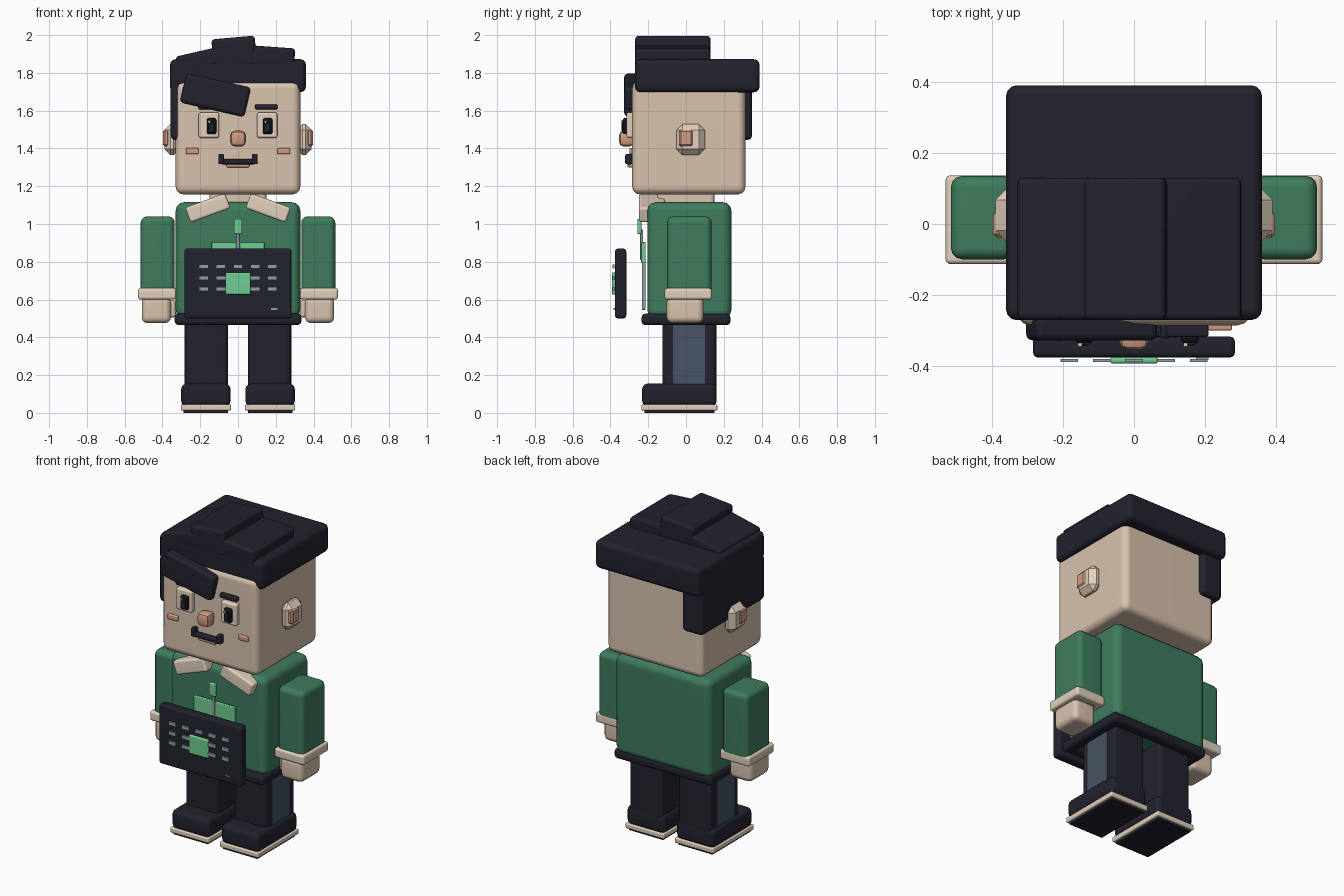
import bpy
import bmesh
from math import radians

default_cube = bpy.data.objects.get("Cube")
if default_cube:
    bpy.data.objects.remove(default_cube, do_unlink=True)


def to_linear(channel):
    value = channel / 255
    return value / 12.92 if value <= .04045 else ((value + .055) / 1.055) ** 2.4


def make_material(name, red, green, blue):
    material = bpy.data.materials.new(name)
    material.use_nodes = True
    colour = [to_linear(c) for c in (red, green, blue)] + [1]
    material.diffuse_color = colour
    shader = next(n for n in material.node_tree.nodes if n.type == 'BSDF_PRINCIPLED')
    shader.inputs["Base Color"].default_value = colour
    shader.inputs["Roughness"].default_value = .8
    return material


skin = make_material("warm skin", 217, 195, 174)
cream = make_material("pale cream", 226, 208, 188)
navy = make_material("dark navy", 34, 34, 46)
green = make_material("sweater green", 63, 124, 94)
mint = make_material("mint green", 112, 205, 146)
slate = make_material("slate blue", 72, 84, 101)
salmon = make_material("salmon blush", 208, 156, 130)
grey = make_material("key grey", 140, 160, 165)
black = make_material("pupil black", 18, 18, 24)


def box(name, material, at, size, bevel=.01, steps=3, tilt=0):
    """Rounded block; tilt turns it about the front-back axis."""
    bm = bmesh.new()
    bmesh.ops.create_cube(bm, size=1)
    bmesh.ops.scale(bm, vec=size, verts=bm.verts)
    if bevel:
        bmesh.ops.bevel(bm, geom=list(bm.edges), offset=bevel, segments=steps,
                        profile=.5, affect='EDGES', clamp_overlap=True)
    mesh = bpy.data.meshes.new(name)
    bm.to_mesh(mesh)
    bm.free()
    mesh.materials.append(material)
    part = bpy.data.objects.new(name, mesh)
    bpy.context.collection.objects.link(part)
    part.location = at
    part.rotation_euler.y = -radians(tilt)
    if steps > 1 and bevel:
        for other in bpy.context.selected_objects:
            other.select_set(False)
        part.select_set(True)
        bpy.context.view_layer.objects.active = part
        bpy.ops.object.shade_smooth_by_angle(angle=radians(40))
        part.modifiers.new("flat_sides", 'WEIGHTED_NORMAL').keep_sharp = True
    return part


def pair(name, material, at, tilt=0, **options):
    """One block on each side of the body."""
    for label, side in (("left", 1), ("right", -1)):
        box(f"{label}_{name}", material, (side * at[0], at[1], at[2]),
            tilt=side * tilt, **options)


# Head and neck
box("head", skin, at=(0, .015, 1.457), size=(.66, .6, .6), bevel=.04)
box("neck", skin, at=(0, 0, 1.12), size=(.3, .3, .12), bevel=.02)
pair("ear", cream, at=(.35, .025, 1.447), size=(.08, .15, .165), bevel=.032, steps=1)
pair("inner_ear", salmon, at=(.38, 0, 1.455), size=(.034, .075, .09), bevel=.01, steps=1)

# Hair
box("hair_cap", navy, at=(0, .06, 1.785), size=(.72, .66, .175), bevel=.03)
box("hair_side_lock", navy, at=(-.285, .04, 1.59), size=(.145, .62, .29), bevel=.025)
box("hair_tuft_right", navy, at=(-.19, -.07, 1.872), size=(.27, .4, .09), bevel=.018, tilt=13)
box("hair_tuft_middle", navy, at=(-.02, -.07, 1.91), size=(.23, .4, .155), bevel=.018, tilt=5)
box("hair_tuft_left", navy, at=(.185, -.07, 1.885), size=(.23, .4, .105), bevel=.018, tilt=-4)
box("hair_fringe", navy, at=(-.12, -.29, 1.683), size=(.35, .075, .16), bevel=.02, tilt=-13)

# Face
pair("eye", cream, at=(.154, -.295, 1.523), size=(.108, .04, .135), bevel=.012)
pair("eyebrow", navy, at=(.15, -.3, 1.62), size=(.12, .035, .026), bevel=.008)
pair("cheek", salmon, at=(.242, -.29, 1.386), size=(.068, .02, .032), bevel=.006)
for label, x in (("left", .157), ("right", -.14)):
    box(f"{label}_pupil", black, at=(x, -.32, 1.518), size=(.05, .03, .085), bevel=.01)
    box(f"{label}_iris", navy, at=(x, -.335, 1.51), size=(.03, .012, .05), bevel=.004)
    box(f"{label}_eye_glint", cream, at=(x - .012, -.34, 1.542), size=(.012, .01, .012), bevel=0)
box("nose", salmon, at=(0, -.315, 1.452), size=(.084, .08, .084), bevel=.026, steps=2)
box("mouth", navy, at=(0, -.3, 1.33), size=(.18, .035, .028), bevel=.009)
pair("mouth_corner", navy, at=(.088, -.302, 1.344), size=(.03, .04, .055), bevel=.009)
box("lower_lip", salmon, at=(0, -.294, 1.309), size=(.12, .03, .018), bevel=.005)

# Torso and collar
box("torso", green, at=(0, .018, .808), size=(.66, .445, .615), bevel=.045)
pair("collar", cream, at=(.16, -.18, 1.085), size=(.225, .14, .085), bevel=.014, tilt=-20)

# Belt, open underneath
box("belt_front", navy, at=(0, -.2, .495), size=(.67, .07, .06), bevel=.02)
box("belt_back", navy, at=(0, .2, .495), size=(.67, .07, .06), bevel=.02)
pair("belt_side", navy, at=(.3, 0, .495), size=(.07, .46, .06), bevel=.02)

# Chest badge on a clip
box("badge_clip", mint, at=(0, -.247, .987), size=(.044, .022, .08), bevel=.006)
box("badge_cord", grey, at=(0, -.235, .89), size=(.02, .016, .16), bevel=.004)
box("badge_header", mint, at=(0, -.226, .85), size=(.28, .024, .11), bevel=.005)
box("badge_card", grey, at=(0, -.224, .68), size=(.27, .02, .27), bevel=.005)

# Arms and hands
pair("sleeve", green, at=(.425, .018, .82), size=(.18, .235, .44), bevel=.032)
pair("cuff", cream, at=(.428, .012, .63), size=(.204, .25, .06), bevel=.014)
pair("hand", skin, at=(.432, -.005, .545), size=(.155, .195, .14), bevel=.032)
pair("thumb", skin, at=(.352, -.03, .55), size=(.046, .08, .09), bevel=.015)

# Legs and shoes
pair("leg", navy, at=(.167, .018, .31), size=(.226, .285, .4), bevel=.025)
pair("leg_stripe", slate, at=(.279, .016, .305), size=(.009, .17, .33), bevel=0)
pair("shoe", navy, at=(.17, -.035, .095), size=(.262, .395, .12), bevel=.03)
pair("shoe_rim", cream, at=(.17, -.035, .029), size=(.266, .402, .032), bevel=.007)
pair("shoe_sole", navy, at=(.17, -.035, .01), size=(.235, .37, .02), bevel=0)

# Tablet with its keys
box("tablet", navy, at=(0, -.346, .685), size=(.568, .06, .37), bevel=.016)
for row in range(3):
    for column in range(-2, 3):
        if column or not row:
            box(f"key_{row}_{column + 3}", grey,
                at=(column * .091, -.384, .775 - row * .06),
                size=(.05, .009, .022), bevel=0)
box("tablet_emblem", mint, at=(0, -.383, .685), size=(.134, .02, .116), bevel=.008)
box("tablet_mark", grey, at=(.192, -.379, .55), size=(.036, .007, .008), bevel=0)
